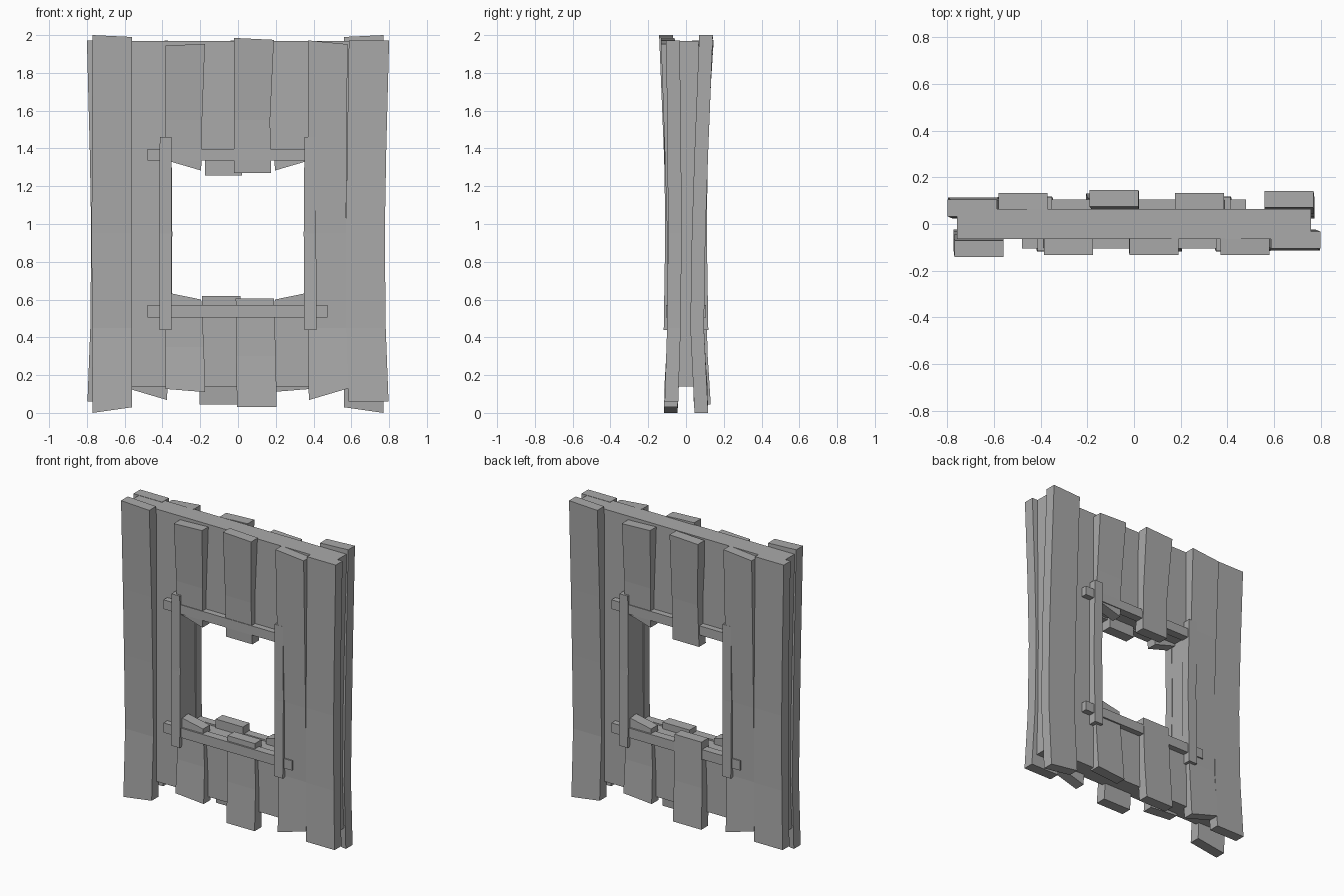
import bpy, bmesh, math
from mathutils import Matrix

if "Cube" in bpy.data.objects:
    bpy.data.objects.remove(bpy.data.objects["Cube"])

grey = bpy.data.materials.new("plain grey")
grey.diffuse_color = (0.4, 0.4, 0.4, 1)
grey.use_nodes = True
grey.node_tree.nodes["Principled BSDF"].inputs["Base Color"].default_value = grey.diffuse_color
TURN = Matrix.Rotation(math.pi, 4, 'Z')


def finish(name, bm, turn=False):
    bmesh.ops.recalc_face_normals(bm, faces=bm.faces)
    if turn:
        bmesh.ops.transform(bm, matrix=TURN, verts=bm.verts)
    me = bpy.data.meshes.new(name)
    bm.to_mesh(me)
    bm.free()
    me.materials.append(grey)
    ob = bpy.data.objects.new(name, me)
    bpy.context.collection.objects.link(ob)
    return ob


def plank(name, sections, thick=0.072, turn=False, dy=0.0, dz=0.0):
    """Loft of rectangles: (left x, right x, left z, right z, outer y)."""
    bm = bmesh.new()
    rings = []
    for xl, xr, zl, zr, y in sections:
        y += dy
        pts = [(xl, y, zl), (xr, y, zr), (xr, y + thick, zr), (xl, y + thick, zl)]
        rings.append([bm.verts.new((px, py, pz + dz)) for px, py, pz in pts])
    for a, b in zip(rings, rings[1:]):
        for i in range(4):
            j = (i + 1) % 4
            bm.faces.new((a[i], a[j], b[j], b[i]))
    bm.faces.new(rings[0])
    bm.faces.new(rings[-1])
    return finish(name, bm, turn)


def box(name, x0, x1, y0, y1, z0, z1, turn=False):
    return plank(name, [(x0, x1, z0, z0, y0), (x0, x1, z1, z1, y0)], y1 - y0, turn)


# Core slab with a window opening, built as a frame
bm = bmesh.new()
outer = [(-0.76, 0.14), (0.76, 0.14), (0.76, 1.97), (-0.76, 1.97)]
inner = [(-0.355, 0.56), (0.355, 0.56), (0.355, 1.345), (-0.355, 1.345)]
loops = [[bm.verts.new((x, y, z)) for x, z in loop]
         for loop, y in ((outer, -0.065), (inner, -0.065), (inner, 0.065), (outer, 0.065))]
for k in range(4):
    a, b = loops[k], loops[(k + 1) % 4]
    for i in range(4):
        j = (i + 1) % 4
        bm.faces.new((a[i], a[j], b[j], b[i]))
finish("core_slab", bm)

# Planks of one face: the same set is turned half round for the other face
PLANKS = {
    "outer_left_plank": [
        (-0.77, -0.56, 0.0, 0.03, -0.117), (-0.773, -0.562, 0.45, 0.45, -0.095),
        (-0.775, -0.562, 0.95, 0.95, -0.103), (-0.773, -0.56, 1.4, 1.4, -0.118),
        (-0.77, -0.56, 2.0, 1.99, -0.142)],
    "upper_left_plank": [
        (-0.39, -0.195, 1.34, 1.283, -0.098), (-0.385, -0.19, 1.55, 1.55, -0.105),
        (-0.385, -0.175, 1.945, 1.953, -0.132)],
    "lower_left_plank": [
        (-0.385, -0.175, 0.127, 0.11, -0.115), (-0.385, -0.18, 0.35, 0.35, -0.098),
        (-0.39, -0.195, 0.64, 0.6, -0.092)],
    "upper_middle_plank": [
        (-0.02, 0.175, 1.27, 1.27, -0.098), (-0.022, 0.17, 1.55, 1.55, -0.105),
        (-0.02, 0.19, 1.985, 1.975, -0.132)],
    "lower_middle_plank": [
        (-0.005, 0.205, 0.03, 0.03, -0.117), (-0.01, 0.2, 0.3, 0.3, -0.1),
        (-0.012, 0.19, 0.605, 0.605, -0.093)],
    "inner_right_plank": [
        (0.375, 0.585, 0.068, 0.13, -0.115), (0.37, 0.575, 0.45, 0.45, -0.096),
        (0.368, 0.572, 0.95, 0.95, -0.1), (0.37, 0.575, 1.4, 1.4, -0.113),
        (0.37, 0.58, 1.972, 1.952, -0.132)],
    "outer_right_plank": [
        (0.585, 0.797, 0.06, 0.06, -0.113), (0.575, 0.782, 0.45, 0.45, -0.1),
        (0.572, 0.777, 0.95, 0.95, -0.095), (0.578, 0.785, 1.4, 1.4, -0.098),
        (0.587, 0.8, 1.972, 1.972, -0.105)],
}

for side, turn in (("front", False), ("back", True)):
    for name, sections in PLANKS.items():
        proud = turn and "middle" in name      # middle planks cover the rails at the back
        plank(f"{side}_{name}", sections, turn=turn, dy=-0.014 if proud else 0,
              dz=0.015 if proud and "lower" in name else -0.012 if proud else 0)
    # Window trim: two rails with two upright battens over them
    box(f"{side}_top_rail", -0.48, 0.475, -0.105, -0.05, 1.335, 1.397, turn)
    box(f"{side}_bottom_rail", -0.48, 0.475, -0.105, -0.05, 0.505, 0.57, turn)
    for label, x in (("left", -0.383), ("right", 0.383)):
        plank(f"{side}_{label}_batten",
              [(x - 0.032, x + 0.032, 0.44, 0.44, -0.118),
               (x - 0.035, x + 0.031, 0.95, 0.95, -0.11),
               (x - 0.031, x + 0.031, 1.46, 1.46, -0.116)], 0.06, turn)
